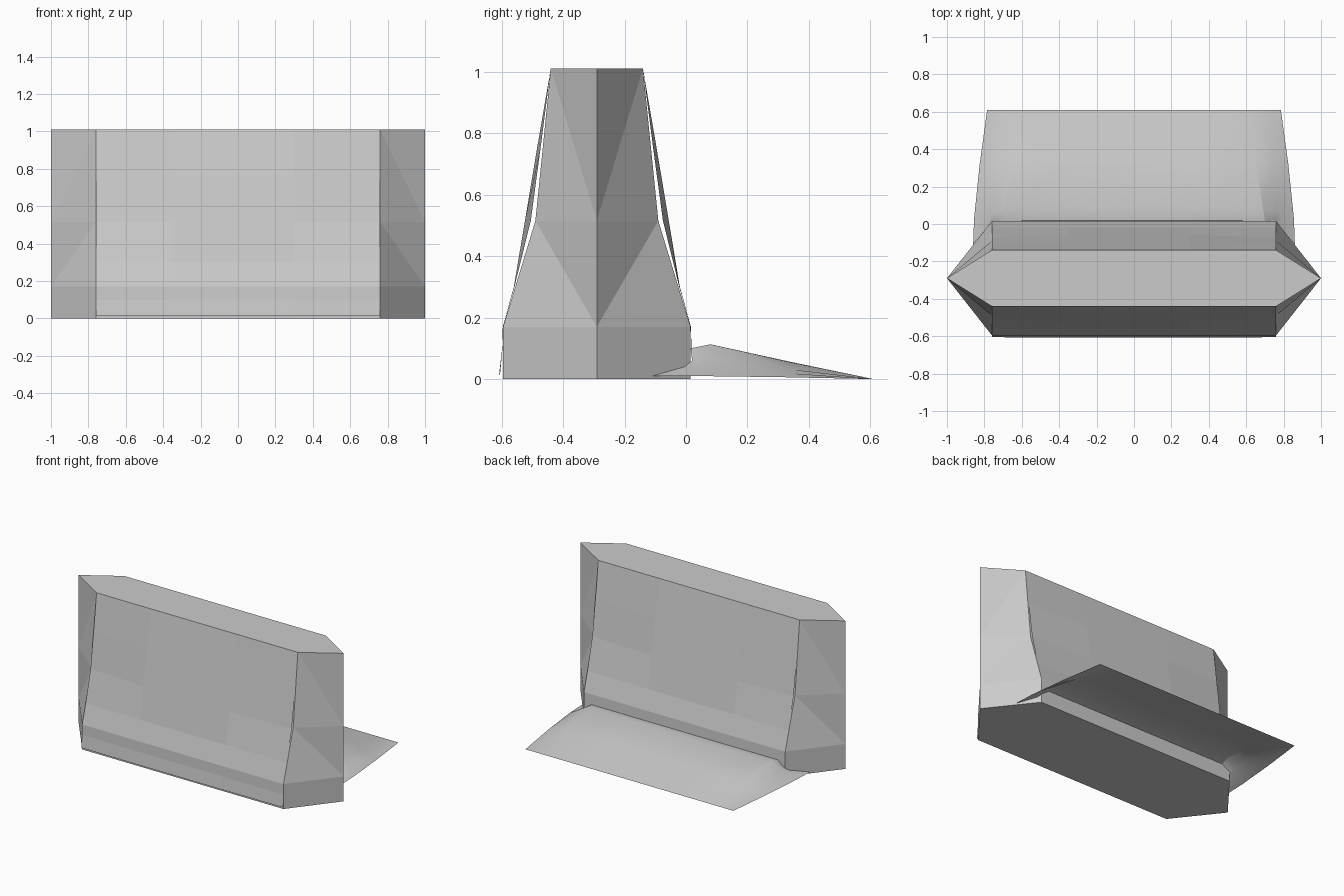
import bpy

if "Cube" in bpy.data.objects:
    bpy.data.objects.remove(bpy.data.objects["Cube"])

CY = -0.29  # depth centre of the barrier body


def make(name, verts, faces, smooth=False):
    mesh = bpy.data.meshes.new(name)
    mesh.from_pydata(verts, [], faces)
    mesh.update()
    obj = bpy.data.objects.new(name, mesh)
    bpy.context.collection.objects.link(obj)
    if smooth:
        bpy.ops.object.select_all(action='DESELECT')
        bpy.context.view_layer.objects.active = obj
        obj.select_set(True)
        bpy.ops.object.shade_smooth_by_angle(angle=0.4)
    return obj


def grid(name, rows, flip=False, smooth=False):
    n = len(rows[0])
    verts = [p for row in rows for p in row]
    faces = []
    for r in range(len(rows) - 1):
        for c in range(n - 1):
            f = (r * n + c, r * n + c + 1, (r + 1) * n + c + 1, (r + 1) * n + c)
            faces.append(f[::-1] if flip else f)
    return make(name, verts, faces, smooth)


# Barrier body: six-sided stack with pointed ends
levels = [(0, .305), (.17, .305), (.515, .20), (1.01, .15)]
verts, faces = [], []
for z, h in levels:
    verts += [(-1, CY, z), (-.76, CY - h, z), (.76, CY - h, z),
              (1, CY, z), (.76, CY + h, z), (-.76, CY + h, z)]
for k in range(3):
    for i in range(6):
        j = (i + 1) % 6
        a, b, c, d = k * 6 + i, k * 6 + j, k * 6 + 6 + j, k * 6 + 6 + i
        # the crease runs from the lower tip to the upper shoulder
        faces += [(a, b, c), (a, c, d)] if i in (0, 3) else [(a, b, d), (b, c, d)]
faces += [(5, 4, 3, 2, 1, 0), tuple(range(18, 24))]
make("barrier_body", verts, faces)

# Cloth panels hanging over the front and back: z, edge depth, middle depth
front = [(.015, .315, .318), (.10, .307, .308), (.17, .305, .306),
         (.30, .268, .27), (.515, .215, .234), (.76, .182, .193), (1.01, .15, .15)]
cols = [-.76, -.35, .3, .76]


def panel(name, side, profile):
    rows = [[(x, CY + side * (e if abs(x) > .7 else m), z) for x in cols]
            for z, e, m in profile]
    grid(name, rows, flip=side > 0)


panel("front_panel", -1, front)
panel("back_panel", 1, front[1:])

# Ground flap draped behind the barrier: half rows, mirrored about x
half = [
    [(0, .015, .10), (.35, .015, .10), (.70, .015, .10), (.757, .02, .06),
     (.775, -.005, .04), (.86, -.11, .01)],
    [(0, .085, .105), (.35, .085, .11), (.69, .08, .113), (.76, .06, .07),
     (.80, .05, .045), (.855, .03, .01)],
    [(0, .34, .053), (.33, .34, .056), (.65, .34, .055), (.74, .33, .033),
     (.78, .325, .02), (.825, .32, .006)],
    [(0, .61, 0), (.33, .61, 0), (.62, .61, 0), (.70, .61, 0),
     (.74, .61, 0), (.785, .61, 0)],
]
rows = [[(-x, y, z) for x, y, z in h[:0:-1]] + h for h in half]
grid("ground_flap", rows, smooth=True)
